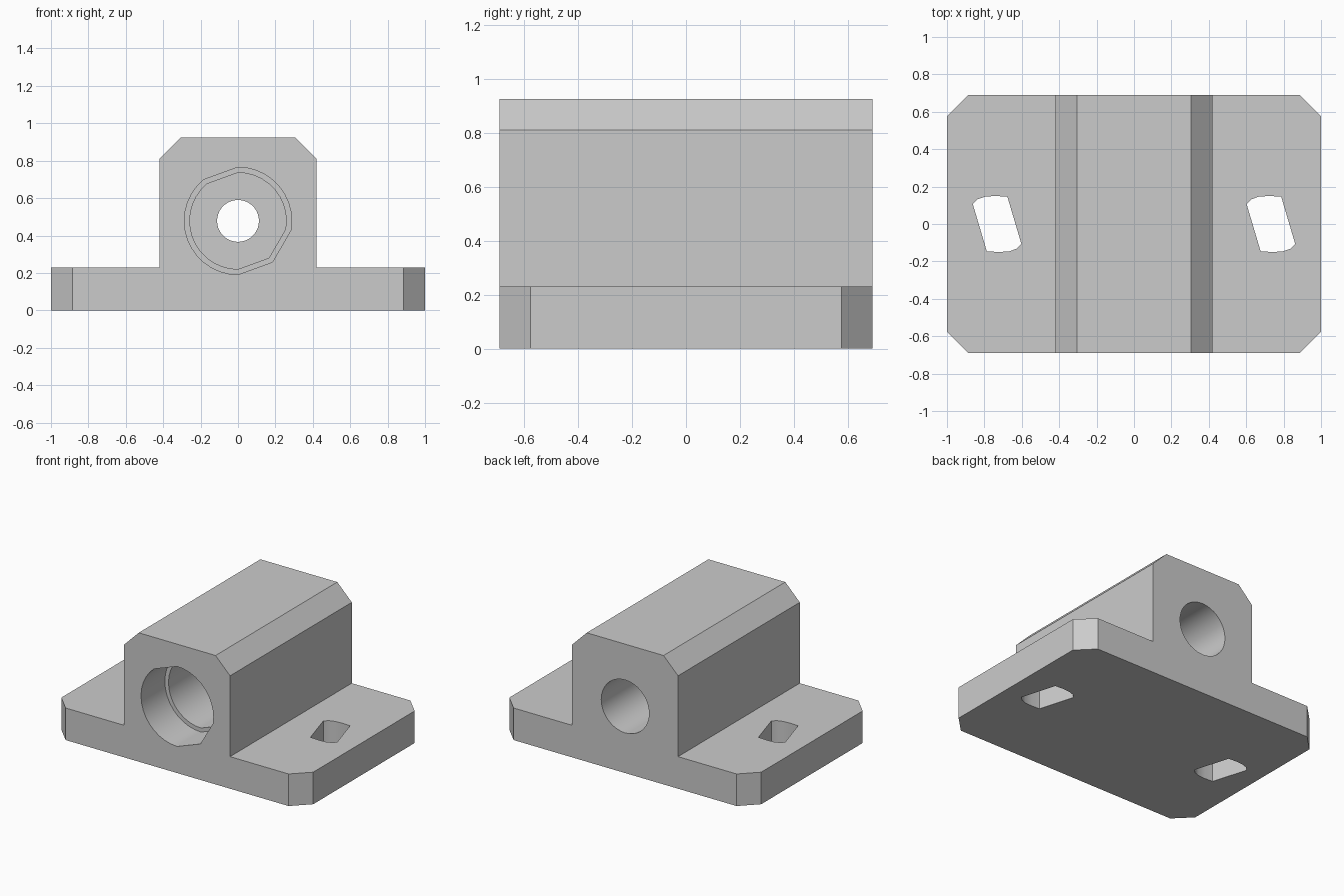
import bpy, bmesh
from math import sin, cos, radians
from mathutils import Vector

old = bpy.data.objects.get("Cube")
if old:
    bpy.data.objects.remove(old, do_unlink=True)

HALF_Y, HALF_BLOCK, BASE_H, TOP = 0.69, 0.42, 0.23, 0.925
CHAMFER, BORE_Z = 0.115, 0.478

grey = bpy.data.materials.new("light grey")
grey.use_nodes = True
COLOUR = (0.6, 0.6, 0.6, 1)
grey.diffuse_color = COLOUR
grey.node_tree.nodes["Principled BSDF"].inputs["Base Color"].default_value = COLOUR


def make_object(name, bm):
    bmesh.ops.recalc_face_normals(bm, faces=bm.faces)
    mesh = bpy.data.meshes.new(name)
    bm.to_mesh(mesh)
    bm.free()
    mesh.materials.append(grey)
    obj = bpy.data.objects.new(name, mesh)
    bpy.context.collection.objects.link(obj)
    return obj


def loft(name, rings):
    """Skin a stack of closed rings and cap both ends."""
    bm = bmesh.new()
    loops = [[bm.verts.new(p) for p in ring] for ring in rings]
    for a, b in zip(loops, loops[1:]):
        for i in range(len(a)):
            j = (i + 1) % len(a)
            bm.faces.new((a[i], a[j], b[j], b[i]))
    bm.faces.new(loops[0])
    bm.faces.new(loops[-1])
    return make_object(name, bm)


# Body: flanged block profile run front to back
half = [(1, 0), (1, BASE_H), (HALF_BLOCK, BASE_H),
        (HALF_BLOCK, TOP - CHAMFER), (HALF_BLOCK - CHAMFER, TOP)]
profile = half + [(-x, z) for x, z in reversed(half)]
body = loft("bearing_block",
            [[(x, y, z) for x, z in profile] for y in (-HALF_Y, HALF_Y)])

# Chamfered vertical corners of the base
bm = bmesh.new()
bm.from_mesh(body.data)
corners = [e for e in bm.edges
           if all(abs(v.co.x) > 0.99 and abs(v.co.y) > 0.68 for v in e.verts)
           and abs(e.verts[0].co.z - e.verts[1].co.z) > 0.1]
bmesh.ops.bevel(bm, geom=corners, offset=CHAMFER, segments=1, affect='EDGES')
bm.to_mesh(body.data)
bm.free()


def bore(name, steps, angles):
    """Cutter along y from (y, radius) steps."""
    return loft(name, [[(r * cos(radians(a)), y, BORE_Z + r * sin(radians(a)))
                        for a in angles] for y, r in steps])


# Stepped bore; the front pocket has a few flats in its outline
flats = ((90, 130), (270, 310), (310, 350))
pocket_angles = [a for a in range(0, 360, 10)
                 if not any(lo < a < hi for lo, hi in flats)]
round_angles = range(0, 360, 10)
cutters = [
    bore("front_pocket_cutter",
         [(-0.8, 0.287), (-0.42, 0.287), (-0.42, 0.258), (0.06, 0.258)], pocket_angles),
    bore("back_bore_cutter",
         [(0, 0.112), (0.14, 0.112), (0.14, 0.19), (0.8, 0.19)], round_angles),
]

# Slanted mounting slots, each with half-turn symmetry
slot_half = [(-0.13, 0.107), (-0.105, 0.132), (-0.065, 0.146),
             (-0.01, 0.15), (0.055, 0.146)]
slot = slot_half + [(-x, -y) for x, y in slot_half]
for side, cx in (("right", -0.732), ("left", 0.732)):
    cutters.append(loft(side + "_slot_cutter",
                        [[(cx + x, y, z) for x, y in slot] for z in (-0.1, 0.4)]))

# Cut the holes and remove the cutters
bpy.context.view_layer.objects.active = body
body.select_set(True)
for cutter in cutters:
    cutter.hide_render = True
    mod = body.modifiers.new("cut", 'BOOLEAN')
    mod.operation = 'DIFFERENCE'
    mod.solver = 'EXACT'
    mod.object = cutter
    bpy.ops.object.modifier_apply(modifier=mod.name)
    bpy.data.objects.remove(cutter, do_unlink=True)

bpy.ops.object.shade_smooth_by_angle(angle=radians(30))
